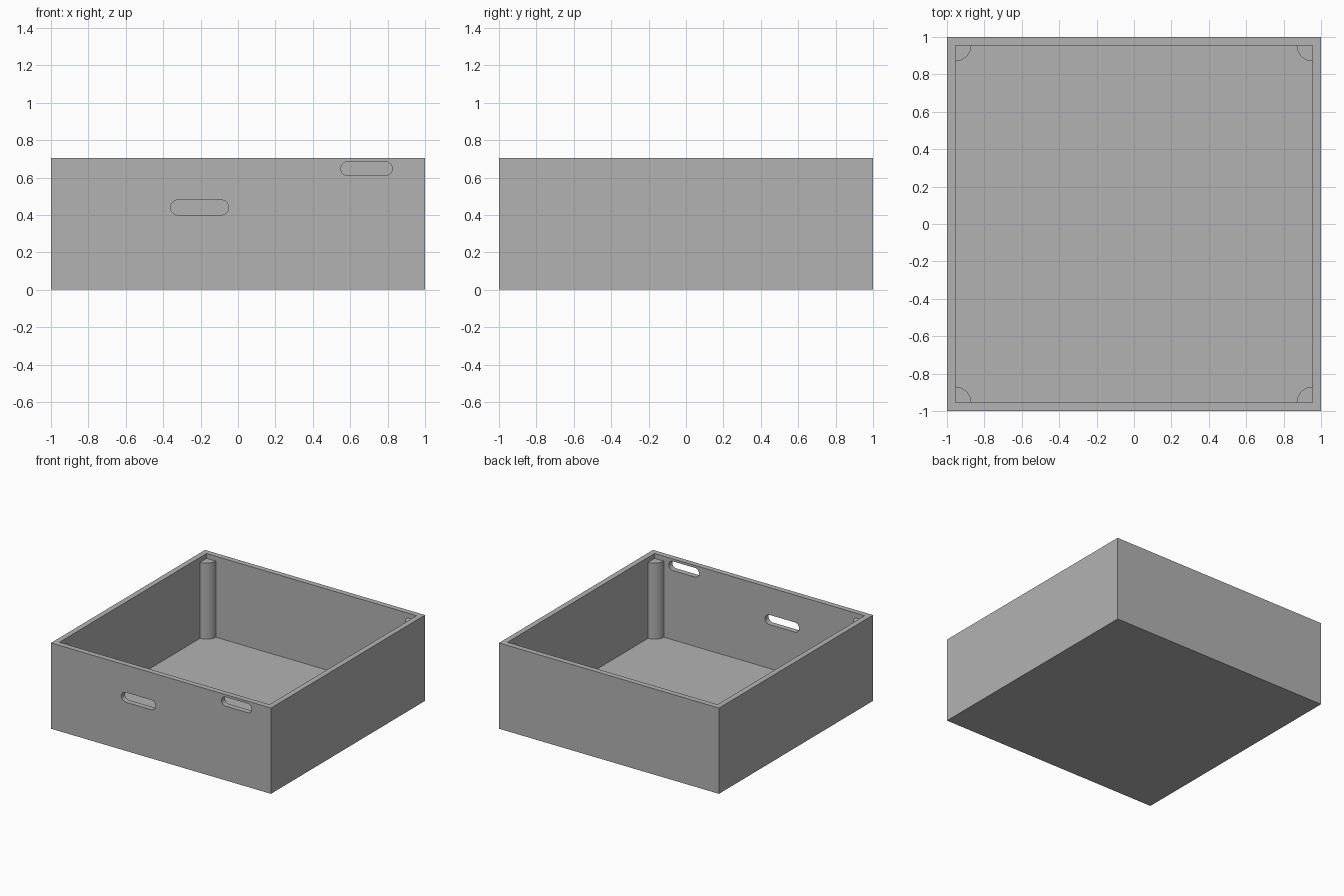
import bpy
import bmesh
from math import cos, sin, pi

HEIGHT, INNER, FLOOR = 0.705, 0.955, 0.04
POST_RADIUS, POST_TOP = 0.085, 0.665

if "Cube" in bpy.data.objects:
    bpy.data.objects.remove(bpy.data.objects["Cube"])

grey = bpy.data.materials.new("plain grey")
grey.use_nodes = True
grey.diffuse_color = (0.45, 0.45, 0.45, 1)
grey.node_tree.nodes["Principled BSDF"].inputs["Base Color"].default_value = grey.diffuse_color


def prism(name, outline, depth):
    """Extrude a closed 3D outline along the depth vector."""
    bm = bmesh.new()
    face = bm.faces.new([bm.verts.new(p) for p in outline])
    extruded = bmesh.ops.extrude_face_region(bm, geom=[face], use_keep_orig=True)
    verts = [g for g in extruded["geom"] if isinstance(g, bmesh.types.BMVert)]
    bmesh.ops.translate(bm, verts=verts, vec=depth)
    bmesh.ops.recalc_face_normals(bm, faces=bm.faces)
    mesh = bpy.data.meshes.new(name)
    bm.to_mesh(mesh)
    bm.free()
    mesh.materials.append(grey)
    obj = bpy.data.objects.new(name, mesh)
    bpy.context.collection.objects.link(obj)
    return obj


def square(half, z):
    return [(-half, -half, z), (half, -half, z), (half, half, z), (-half, half, z)]


def slot(name, x0, x1, z0, z1):
    """Round-ended cutter through the front wall."""
    r, zc, n = (z1 - z0) / 2, (z0 + z1) / 2, 16
    points = []
    for centre, start in ((x1 - r, -pi / 2), (x0 + r, pi / 2)):
        for i in range(n + 1):
            a = start + pi * i / n
            points.append((centre + r * cos(a), -1.1, zc + r * sin(a)))
    return prism(name, points, (0, 0.2, 0))


def smooth(obj):
    bpy.ops.object.select_all(action="DESELECT")
    obj.select_set(True)
    bpy.context.view_layer.objects.active = obj
    bpy.ops.object.shade_smooth_by_angle()


# Open tray: solid block with the cavity and two front slots cut out
tray = prism("tray", square(1, 0), (0, 0, HEIGHT))
cutters = [
    prism("cavity_cutter", square(INNER, FLOOR), (0, 0, 1)),
    slot("middle_slot_cutter", -0.36, -0.05, 0.40, 0.48),
    slot("upper_slot_cutter", 0.55, 0.825, 0.61, 0.685),
]
bpy.context.view_layer.objects.active = tray
for cutter in cutters:
    mod = tray.modifiers.new(cutter.name, "BOOLEAN")
    mod.operation, mod.solver, mod.object = "DIFFERENCE", "EXACT", cutter
    bpy.ops.object.modifier_apply(modifier=mod.name)
    bpy.data.objects.remove(cutter)
smooth(tray)

# Quarter-round posts in the inside corners, stopping below the rim
for side, sx in (("left", 1), ("right", -1)):
    for end, sy in (("front", -1), ("back", 1)):
        outline = [(sx * INNER, sy * INNER, FLOOR)]
        for i in range(17):
            a = pi / 2 * i / 16
            outline.append((sx * (INNER - POST_RADIUS * cos(a)),
                            sy * (INNER - POST_RADIUS * sin(a)), FLOOR))
        smooth(prism(f"{end}_{side}_post", outline, (0, 0, POST_TOP - FLOOR)))
